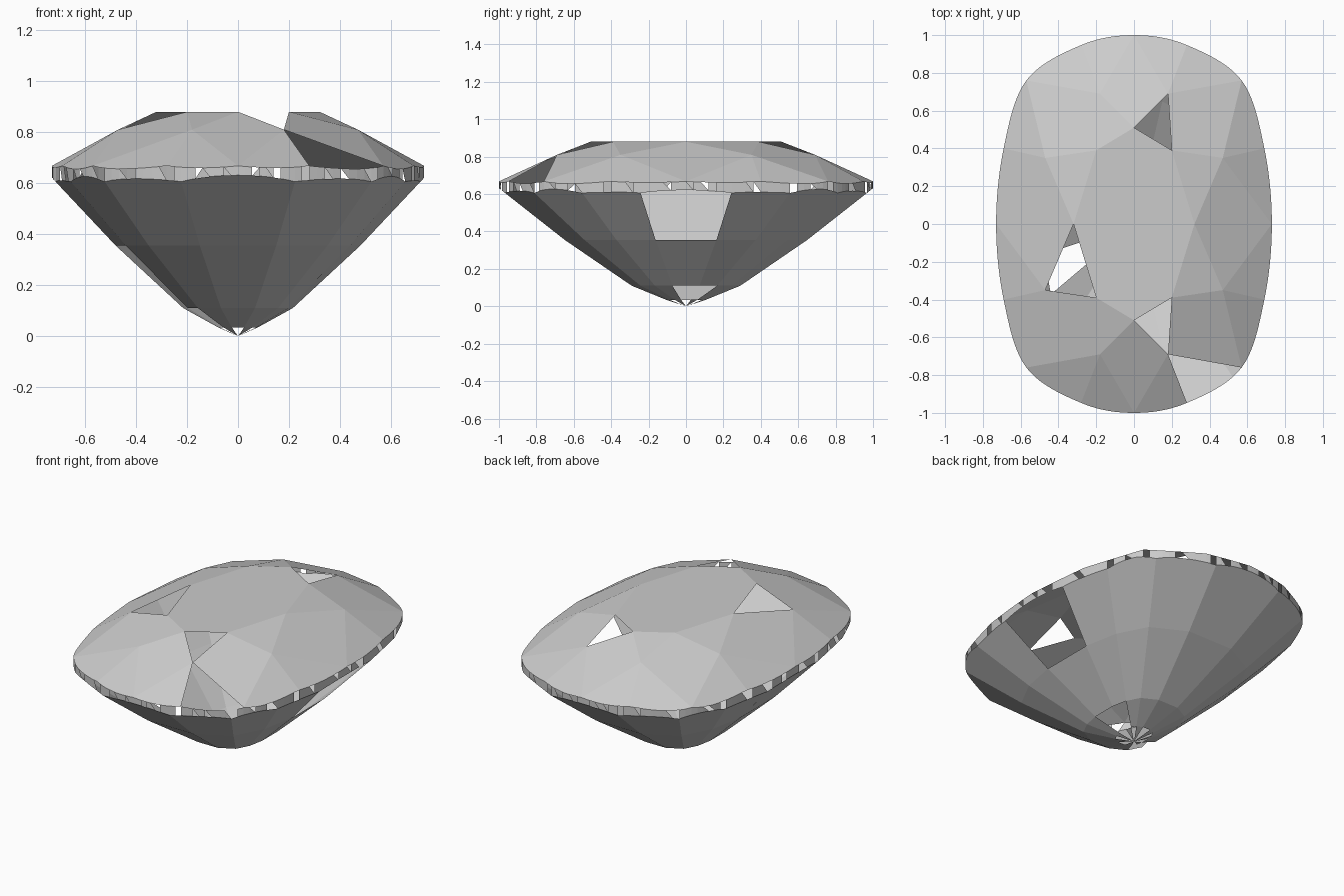
import bpy
import bmesh
import random
from mathutils import Vector
from mathutils.geometry import normal

random.seed(4)
default = bpy.data.objects.get("Cube")
if default:
    bpy.data.objects.remove(default, do_unlink=True)

# Single stone colour
stone = bpy.data.materials.new("pale_grey_stone")
stone.use_nodes = True
GREY = (0.6, 0.6, 0.6, 1)
stone.diffuse_color = GREY
stone.node_tree.nodes["Principled BSDF"].inputs["Base Color"].default_value = GREY

TABLE_Z, STAR_Z, TOP_Z, LOW_Z = 0.88, 0.81, 0.668, 0.606
STEPS = 10          # outline samples per girdle segment


def around(quarter, tail):
    """Mirror a front-right quarter (plus its +x axis points) into a full ring."""
    half = quarter + tail + [(x, -y) for x, y in reversed(quarter)]
    left = [(-x, y) for x, y in reversed(half) if x > 0]
    return [Vector((x, y, 0)) for x, y in half + left]


def lift(p, z):
    return Vector((p.x, p.y, z))


def on_plane(p, tri):
    """Raise p vertically onto the plane of three points."""
    n = normal(tri)
    d = tri[0] - p
    return lift(p, tri[0].z + (n.x * d.x + n.y * d.y) / n.z)


def build(name, faces):
    bm = bmesh.new()
    for face in faces:
        bm.faces.new([bm.verts.new(p) for p in face])
    bmesh.ops.remove_doubles(bm, verts=bm.verts, dist=0.0002)
    mesh = bpy.data.meshes.new(name)
    bm.to_mesh(mesh)
    bm.free()
    mesh.materials.append(stone)
    obj = bpy.data.objects.new(name, mesh)
    bpy.context.collection.objects.link(obj)
    return obj


# Cushion outline: smooth closed curve through the girdle corners
corners = around([(0, -1), (0.28, -0.947), (0.57, -0.76), (0.69, -0.4)], [(0.73, 0)])
outline = []
for i in range(len(corners)):
    a, b, c, d = (corners[(i + k) % len(corners)] for k in (-1, 0, 1, 2))
    for s in range(STEPS):
        t = s / STEPS
        outline.append(0.5 * (2 * b + (c - a) * t + (2 * a - 5 * b + 4 * c - d) * t ** 2
                              + (3 * b - a - 3 * c + d) * t ** 3))
COUNT = len(outline)


def arc(start, end):
    """Outline sample numbers from start to end, wrapping round."""
    return [i % COUNT for i in range(start, end + 1 + (COUNT if end < start else 0))]


# Crown: table, star, kite and upper girdle facets, some of them chipped away
table = [lift(p, TABLE_Z) for p in around([(0, -0.51), (0.2, -0.39)], [(0.32, 0)])]
tips = [lift(p, STAR_Z) for p in around([(0.18, -0.69), (0.47, -0.35)], [])]
top = [None] * COUNT
crown = [table]
for k in range(8):
    if k not in (0, 3, 6):
        crown.append([table[k], tips[k], table[(k + 1) % 8]])
    crown.append([table[k], tips[k - 1], lift(corners[2 * k], TOP_Z), tips[k]])
for j in range(16):
    tip = tips[j // 2]
    tri = [tip, lift(corners[j], TOP_Z), lift(corners[(j + 1) % 16], TOP_Z)]
    edge = arc(j * STEPS, (j + 1) * STEPS)
    for i in edge:
        top[i] = on_plane(outline[i], tri)
    if j != 1:
        crown.append([tip] + [top[i] for i in edge])
build("crown", crown)

# Pavilion: sixteen flat wedges stepping down to the point
cuts = [8, 18, 26, 34]
cuts += [80 - c for c in reversed(cuts)]
cuts += [COUNT - c for c in reversed(cuts)]
levels = [(0.67, 0.355), (0.3, 0.11), (0.11, 0.035)]
gaps = [{13}, {4, 5, 13, 14}]
low = [None] * COUNT
pavilion = []
for j in range(16):
    ends = cuts[j - 1], cuts[j]
    rings = [[lift(outline[e] * s, z) for e in ends] for s, z in levels]
    tri = [lift(outline[e], LOW_Z) for e in ends] + [rings[0][0]]
    edge = arc(*ends)
    for i in edge:
        low[i] = on_plane(outline[i], tri)
    if j != 4:
        pavilion.append(rings[0] + [low[i] for i in reversed(edge)])
    for r, missing in enumerate(gaps):
        if j not in missing:
            pavilion.append(rings[r + 1] + rings[r][::-1])
    if j % 2:
        pavilion.append([Vector((0, 0, 0)), rings[2][1], rings[2][0]])
build("pavilion", pavilion)

# Girdle: thin triangulated band with scattered chips
band = []
for i in range(COUNT):
    n = (i + 1) % COUNT
    band.append([top[i], low[i], low[n]])
    band.append([top[i], low[n], top[n]])
girdle = []
while band:
    keep = random.randint(3, 9)
    girdle += band[:keep]
    band = band[keep + random.randint(1, 3):]
build("girdle", girdle)
